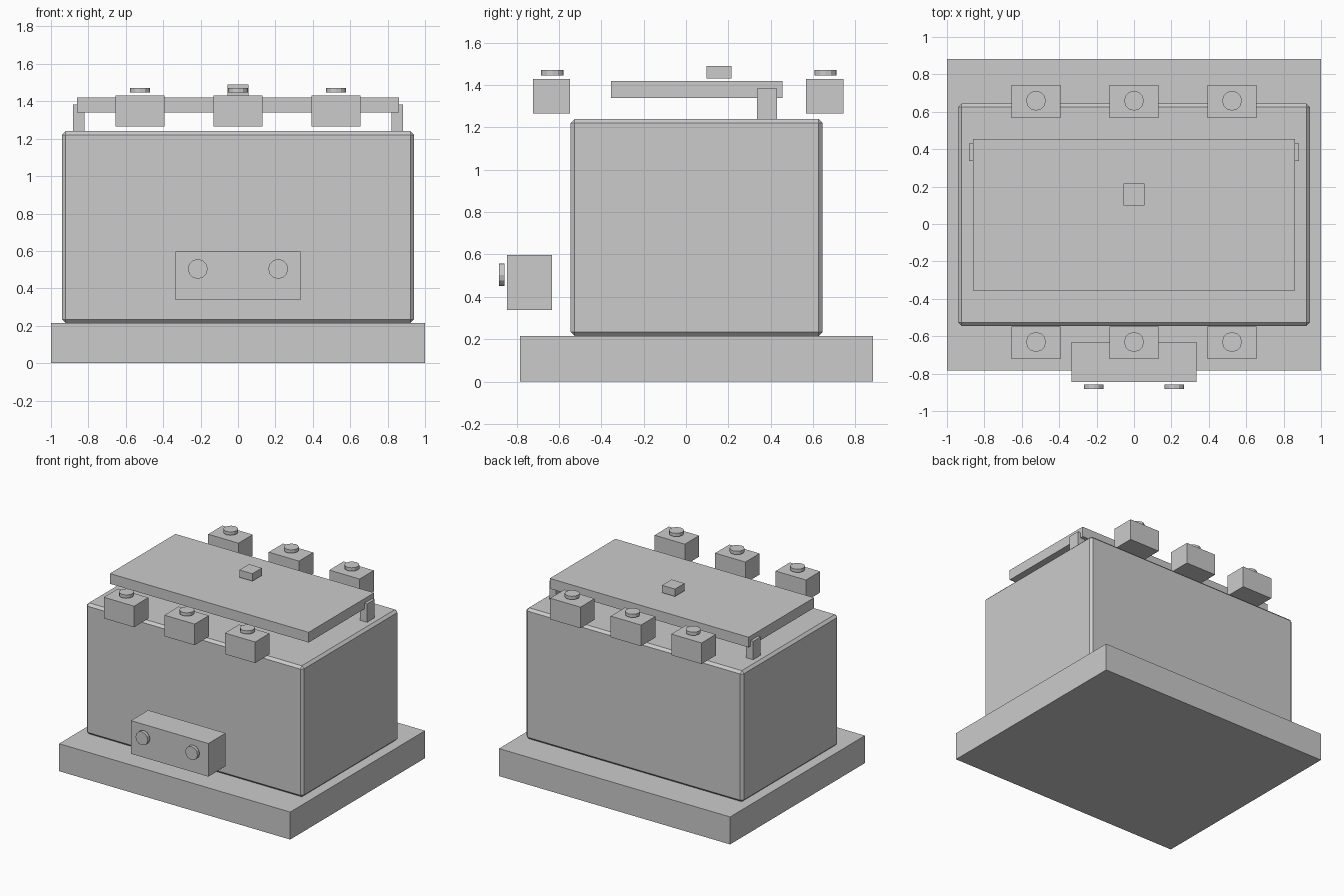
import bpy, math

if "Cube" in bpy.data.objects:
    bpy.data.objects.remove(bpy.data.objects["Cube"])

grey = bpy.data.materials.new("light_grey")
grey.diffuse_color = (0.6, 0.6, 0.6, 1)
grey.use_nodes = True
grey.node_tree.nodes["Principled BSDF"].inputs["Base Color"].default_value = grey.diffuse_color


def box(name, x, y, z, bevel=0):
    """Box from (min, max) ranges on each axis."""
    c = [(r[0] + r[1]) / 2 for r in (x, y, z)]
    bpy.ops.mesh.primitive_cube_add(size=1, location=c)
    o = bpy.context.object
    o.name = name
    o.scale = [r[1] - r[0] for r in (x, y, z)]
    bpy.ops.object.transform_apply(location=False, rotation=False, scale=True)
    o.data.materials.append(grey)
    if bevel:
        m = o.modifiers.new("chamfer", 'BEVEL')
        m.width = bevel
        m.segments = 1
    return o


def bolt(name, loc, rot=(0, 0, 0)):
    bpy.ops.mesh.primitive_cylinder_add(vertices=12, radius=0.053, depth=0.026,
                                        location=loc, rotation=rot)
    o = bpy.context.object
    o.name = name
    o.data.materials.append(grey)


# Plinth and main tank
box("base", (-1, 1), (-0.783, 0.883), (0, 0.215))
box("tank", (-0.94, 0.94), (-0.545, 0.645), (0.215, 1.24), 0.019)

# Cover plate, its knob and side hinges
box("cover", (-0.86, 0.86), (-0.355, 0.455), (1.34, 1.42))
box("knob", (-0.056, 0.056), (0.098, 0.216), (1.432, 1.49))
for n, s in (("left", -1), ("right", 1)):
    box("hinge_" + n, sorted((s * 0.822, s * 0.882)), (0.336, 0.43), (1.238, 1.384))

# Rows of terminal blocks with bolts
for n, y in (("front", -0.635), ("back", 0.655)):
    for i in (-1, 0, 1):
        x = i * 0.524
        box(f"terminal_{n}_{i + 2}", (x - 0.131, x + 0.131),
            (y - 0.088, y + 0.088), (1.265, 1.43))
        bolt(f"terminal_bolt_{n}_{i + 2}", (x, y + 0.004, 1.459))

# Front connection box with two bolts
box("front_box", (-0.335, 0.335), (-0.845, -0.632), (0.338, 0.597))
for n, s in (("left", -1), ("right", 1)):
    bolt("front_bolt_" + n, (s * 0.215, -0.87, 0.504), (math.pi / 2, 0, 0))
